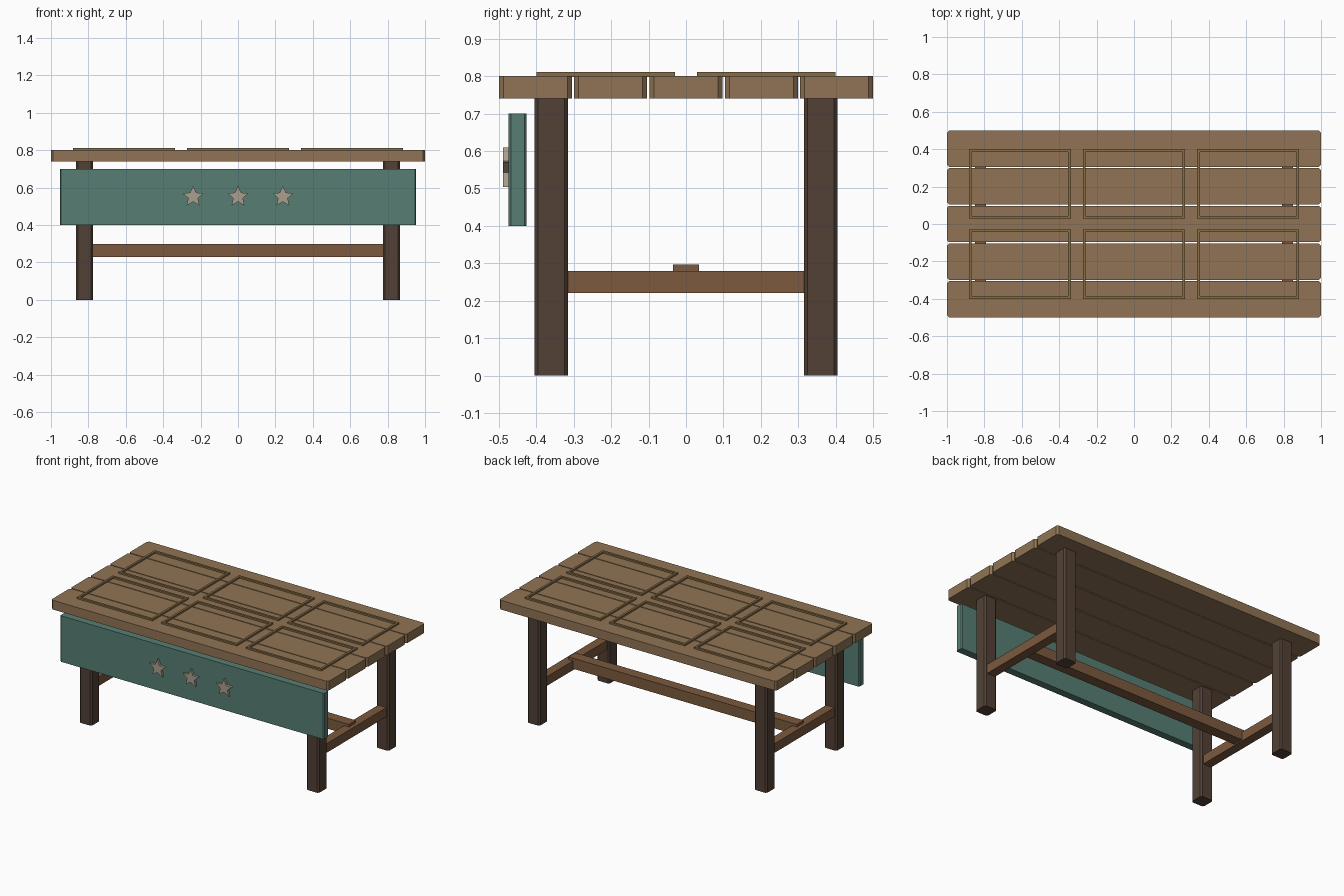
import bpy, bmesh, math

if "Cube" in bpy.data.objects:
    bpy.data.objects.remove(bpy.data.objects["Cube"])


def material(name, rgb):
    m = bpy.data.materials.new(name)
    m.diffuse_color = (*rgb, 1)
    m.use_nodes = True
    m.node_tree.nodes["Principled BSDF"].inputs["Base Color"].default_value = m.diffuse_color
    return m


PLANK = material("plank_wood", (0.28, 0.175, 0.09))
TRIM = material("trim_wood", (0.24, 0.15, 0.06))
LEG = material("dark_wood", (0.085, 0.053, 0.036))
RAIL = material("rail_wood", (0.2, 0.1, 0.047))
TEAL = material("teal_paint", (0.095, 0.21, 0.175))
STAR = material("pale_wood", (0.4, 0.34, 0.27))


def finish(name, bm, mat):
    bmesh.ops.recalc_face_normals(bm, faces=bm.faces)
    mesh = bpy.data.meshes.new(name)
    bm.to_mesh(mesh)
    bm.free()
    mesh.materials.append(mat)
    ob = bpy.data.objects.new(name, mesh)
    bpy.context.collection.objects.link(ob)
    return ob


def extrude(name, outline, direction, mat):
    """Solid made by sweeping a closed outline along a vector."""
    bm = bmesh.new()
    face = bm.faces.new([bm.verts.new(p) for p in outline])
    res = bmesh.ops.extrude_face_region(bm, geom=[face], use_keep_orig=True)
    verts = [g for g in res["geom"] if isinstance(g, bmesh.types.BMVert)]
    bmesh.ops.translate(bm, verts=verts, vec=direction)
    return finish(name, bm, mat)


def block(name, centre, size, mat, chamfer=0):
    """Upright box, optionally with chamfered vertical edges."""
    cx, cy, cz = centre
    a, b, c = size[0] / 2, size[1] / 2, chamfer
    if c:
        pts = [(a - c, -b), (a, c - b), (a, b - c), (a - c, b),
               (c - a, b), (-a, b - c), (-a, c - b), (c - a, -b)]
    else:
        pts = [(a, -b), (a, b), (-a, b), (-a, -b)]
    z0 = cz - size[2] / 2
    return extrude(name, [(cx + x, cy + y, z0) for x, y in pts], (0, 0, size[2]), mat)


def frame(name, cx, cy, a, b, w, z0, z1, mat):
    """Flat rectangular ring."""
    bm = bmesh.new()
    rings = [[bm.verts.new((cx + sx * (a - i), cy + sy * (b - i), z))
              for sx, sy in ((1, 1), (-1, 1), (-1, -1), (1, -1))]
             for i, z in ((0, z0), (0, z1), (w, z1), (w, z0))]
    for r in range(4):
        p, q = rings[r], rings[(r + 1) % 4]
        for k in range(4):
            n = (k + 1) % 4
            bm.faces.new((p[k], p[n], q[n], q[k]))
    return finish(name, bm, mat)


# table top: five planks with narrow gaps
for i in range(-2, 3):
    block(f"top_plank_{i + 3}", (0, i * 0.20125, 0.77), (2, 0.195, 0.06), PLANK, 0.012)

# six raised trim frames on the top
for i in (-1, 0, 1):
    for side, s in (("front", -1), ("back", 1)):
        frame(f"{side}_trim_frame_{i + 2}", i * 0.61, s * 0.215,
              0.272, 0.185, 0.014, 0.798, 0.811, TRIM)

# legs and side stretchers
for xname, sx in (("left", -1), ("right", 1)):
    for yname, sy in (("front", -1), ("back", 1)):
        block(f"{yname}_{xname}_leg", (sx * 0.82, sy * 0.36, 0.37),
              (0.09, 0.09, 0.74), LEG, 0.01)
    block(f"{xname}_stretcher", (sx * 0.82, 0, 0.25), (0.06, 0.64, 0.06), RAIL)

# long centre stretcher
block("long_stretcher", (0, 0, 0.2625), (1.65, 0.07, 0.069), RAIL)

# painted front panel
block("front_panel", (0, -0.45, 0.55), (1.904, 0.048, 0.3), TEAL, 0.006)

# three stars on the panel
for i in (-1, 0, 1):
    pts = []
    for k in range(10):
        r = 0.027 if k % 2 else 0.059
        t = math.pi / 2 + k * math.pi / 5
        pts.append((i * 0.24 + r * math.cos(t), -0.489, 0.551 + r * math.sin(t)))
    extrude(f"panel_star_{i + 2}", pts, (0, 0.018, 0), STAR)
